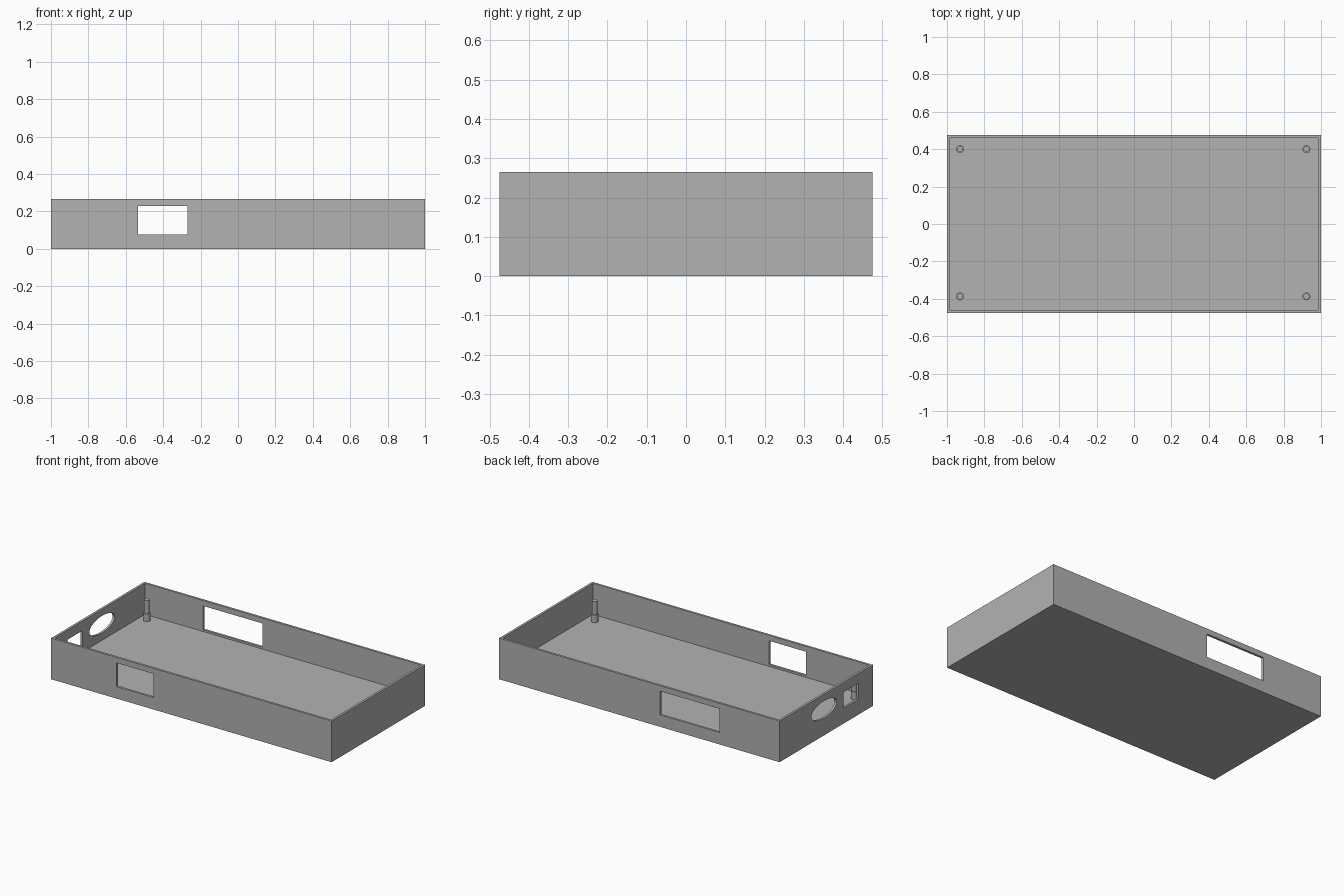
import bpy

default = bpy.data.objects.get("Cube")
if default:
    bpy.data.objects.remove(default, do_unlink=True)

WIDTH, DEPTH, HEIGHT = 2.0, 0.95, 0.265
WALL, FLOOR = 0.015, 0.065

grey = bpy.data.materials.new("plain grey")
grey.use_nodes = True
colour = (0.448, 0.448, 0.448, 1)
grey.diffuse_color = colour
grey.node_tree.nodes["Principled BSDF"].inputs["Base Color"].default_value = colour


def finish(name, scale):
    obj = bpy.context.object
    obj.name = name
    obj.scale = scale
    bpy.ops.object.transform_apply(location=False, rotation=True, scale=True)
    obj.data.materials.append(grey)
    return obj


def box(name, low, high):
    centre = [(a + b) / 2 for a, b in zip(low, high)]
    bpy.ops.mesh.primitive_cube_add(size=1, location=centre)
    return finish(name, [b - a for a, b in zip(low, high)])


def cylinder(name, radius, low, high, x, y):
    bpy.ops.mesh.primitive_cylinder_add(
        vertices=32, radius=radius, depth=high - low, location=(x, y, (low + high) / 2))
    obj = finish(name, (1, 1, 1))
    bpy.ops.object.shade_smooth_by_angle()
    return obj


def cut(target, cutter):
    mod = target.modifiers.new("opening", "BOOLEAN")
    mod.operation = "DIFFERENCE"
    mod.solver = "EXACT"
    mod.object = cutter
    bpy.context.view_layer.objects.active = target
    bpy.ops.object.modifier_apply(modifier=mod.name)
    bpy.data.objects.remove(cutter, do_unlink=True)


# Open tray with a thick floor and thin walls
hx, hy = WIDTH / 2, DEPTH / 2
tray = box("tray", (-hx, -hy, 0), (hx, hy, HEIGHT))
cut(tray, box("cavity", (-hx + WALL, -hy + WALL, FLOOR), (hx - WALL, hy - WALL, 1)))

# Rectangular openings in the front, back and right end walls
cut(tray, box("front_opening", (-0.535, -hy - 0.1, 0.077), (-0.27, -hy + 0.1, 0.23)))
cut(tray, box("back_opening", (-0.57, hy - 0.1, 0.077), (-0.148, hy + 0.1, 0.23)))
cut(tray, box("end_opening", (-hx - 0.1, -0.33, 0.1), (-hx + 0.04, -0.176, 0.203)))

# Oval opening in the right end wall
bpy.ops.mesh.primitive_cylinder_add(
    vertices=64, radius=1, depth=1, location=(-hx, 0.022, 0.167), rotation=(0, 1.570796, 0))
cut(tray, finish("oval_opening", (0.055, 0.129, 0.1)))

# Stepped mounting posts in the four corners
for side, x in (("right", -0.93), ("left", 0.922)):
    for end, y in (("front", -0.387), ("back", 0.4)):
        cylinder(f"{end}_{side}_post_base", 0.021, FLOOR - 0.005, 0.115, x, y)
        cylinder(f"{end}_{side}_post_pin", 0.016, 0.11, 0.2, x, y)
